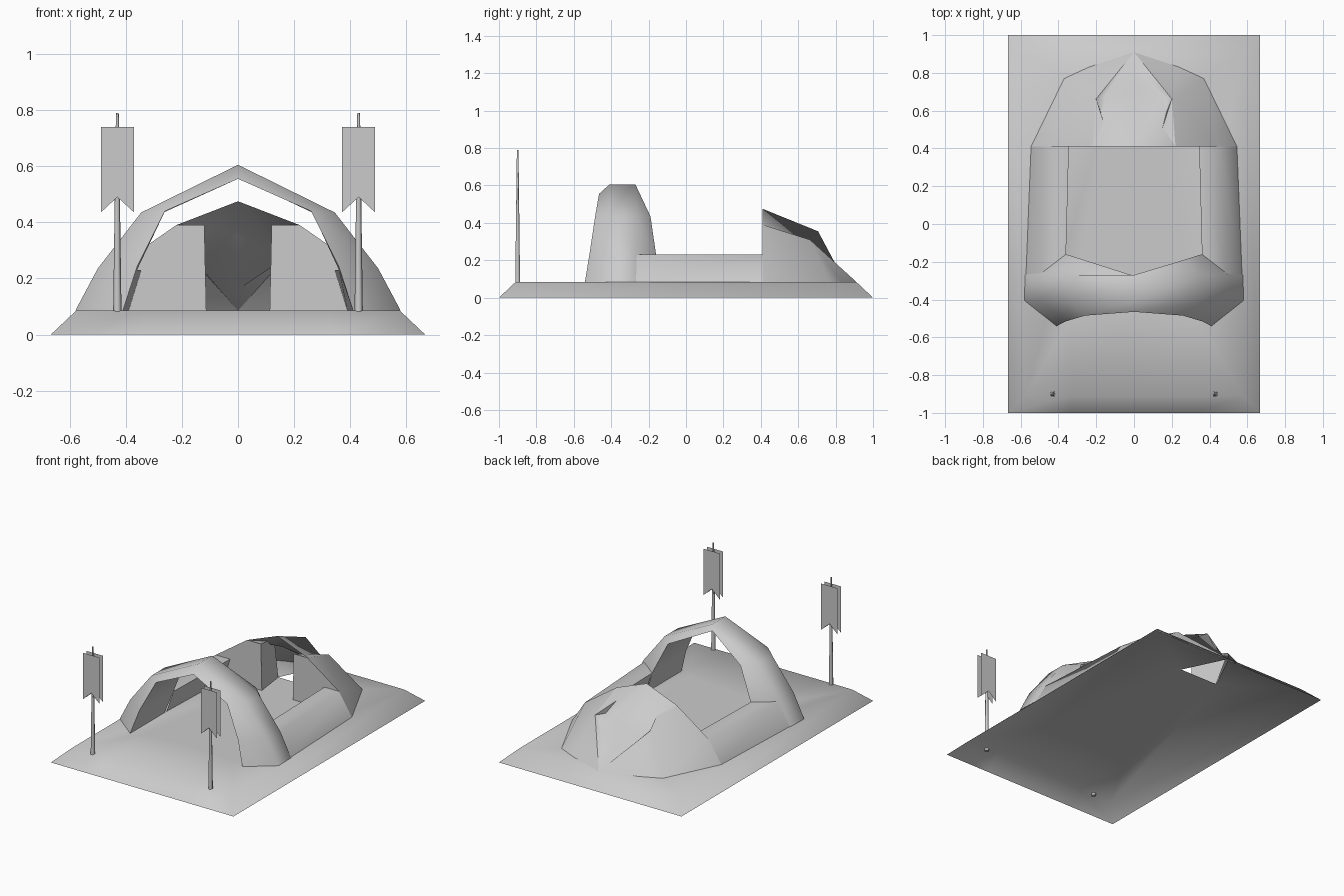
import bpy, bmesh
from math import radians


def build(name, verts, faces, angle=50):
    """Make the right half from verts and faces, mirror it over x = 0 and weld."""
    bm = bmesh.new()
    for s in (1, -1):
        vs = [bm.verts.new((s * x, y, z)) for x, y, z in verts]
        for f in faces:
            bm.faces.new([vs[i] for i in (f if s > 0 else f[::-1])])
    bmesh.ops.remove_doubles(bm, verts=bm.verts, dist=0.0005)
    bmesh.ops.recalc_face_normals(bm, faces=bm.faces)
    me = bpy.data.meshes.new(name)
    bm.to_mesh(me)
    bm.free()
    ob = bpy.data.objects.new(name, me)
    bpy.context.collection.objects.link(ob)
    bpy.ops.object.select_all(action='DESELECT')
    bpy.context.view_layer.objects.active = ob
    ob.select_set(True)
    bpy.ops.object.shade_smooth_by_angle(angle=radians(angle))
    return ob


def loft(rings, closed=True):
    """Verts and quad faces joining equal-length rings."""
    n = len(rings[0])
    faces = []
    for r in range(len(rings) - 1):
        for i in range(n if closed else n - 1):
            j = (i + 1) % n
            faces.append((r * n + i, r * n + j, (r + 1) * n + j, (r + 1) * n + i))
    return [p for ring in rings for p in ring], faces


G = 0.085  # ground level on top of the base

# Base: open-bottomed slab with sloped rim and a small hole under the rear hood
base = [(0.333, -0.91, G), (0.577, -0.91, G), (0.577, 0.91, G), (0, 0.91, G),
        (0.14, 0.62, G), (0, 0.62, G), (0, -0.47, G), (0.333, -0.5, G),
        (0.333, -1, 0), (0.667, -1, 0), (0.667, 1, 0), (0, 1, 0)]
build("base", base, [(0, 1, 2, 3, 4, 5, 6, 7), (8, 9, 1, 0),
                     (9, 10, 2, 1), (10, 11, 3, 2)], 89)

# Entrance path, flush with the base
build("entrance_path", [(0, -1, 0), (0.333, -1, 0), (0.333, -0.91, G), (0, -0.91, G),
                        (0.333, -0.5, G), (0, -0.47, G)],
      [(0, 1, 2, 3), (3, 2, 4, 5)], 89)

# Arch: four-point section (back outer, front outer, front inner, back inner)
arch = [
    [(0.577, -0.27, G), (0.58, -0.405, G), (0.41, -0.54, G), (0.41, -0.18, G)],
    [(0.5, -0.27, 0.235), (0.5, -0.41, 0.235), (0.36, -0.515, 0.24), (0.36, -0.16, 0.23)],
    [(0.345, -0.27, 0.435), (0.345, -0.41, 0.435), (0.26, -0.485, 0.44), (0.265, -0.19, 0.435)],
    [(0, -0.27, 0.605), (0, -0.41, 0.605), (0, -0.465, 0.555), (0, -0.275, 0.56)],
]
build("arch", *loft(arch), 65)

# Low side walls: outer foot, outer top, inner top, inner foot
walls = [[(0.572, -0.27, G), (0.49, -0.27, 0.23), (0.36, -0.16, 0.23), (0.41, -0.16, G)],
         [(0.545, 0.41, G), (0.45, 0.41, 0.23), (0.345, 0.41, 0.23), (0.39, 0.41, G)]]
build("side_walls", *loft(walls, closed=False), 80)

# Rear dome shell and its front face beside the doorway
dome = [(0.545, 0.41, G), (0.45, 0.41, 0.23), (0.22, 0.41, 0.39), (0.2, 0.663, 0.31),
        (0.37, 0.77, G), (0, 0.91, G), (0.12, 0.41, 0.39), (0.113, 0.41, G), (0.24, 0.83, G)]
build("rear_dome", dome, [(0, 4, 1), (1, 4, 3), (1, 3, 2), (4, 8, 3), (8, 5, 3),
                          (0, 1, 2, 6, 7)])

# Passage walls behind the doorway
passage = [(0.22, 0.41, 0.39), (0.2, 0.663, 0.31), (0.12, 0.41, 0.39),
           (0.113, 0.41, G), (0.14, 0.62, G)]
build("passage_walls", passage, [(0, 1, 2), (2, 1, 4, 3)], 80)

# Rear hood: ridged canopy set in a sunken rim that follows the dome opening
hood = [(0, 0.41, 0.475), (0.22, 0.41, 0.39), (0.15, 0.68, 0.26),
        (0, 0.706, 0.355), (0, 0.81, 0.16), (0.2, 0.663, 0.31), (0, 0.91, G)]
build("rear_hood", hood, [(0, 1, 2, 3), (3, 2, 4), (1, 5, 2), (5, 6, 4, 2)], 60)

# Flag poles
ring = [(1, 0), (0.5, 0.87), (-0.5, 0.87), (-1, 0), (-0.5, -0.87), (0.5, -0.87)]
poles = [[(0.43 + r * a, -0.9 + r * b, z) for a, b in ring]
         for r, z in ((0.015, 0.07), (0.005, 0.79))]
pv, pf = loft(poles)
build("flag_poles", pv, pf + [tuple(range(6)), tuple(range(6, 12))], 65)

# Swallow-tailed banners, one in front of and one behind each pole
for name, y in (("front_banners", -0.917), ("back_banners", -0.883)):
    flag = [(0.37, 0.74), (0.489, 0.74), (0.489, 0.435), (0.43, 0.49), (0.37, 0.435)]
    build(name, [(x, y, z) for x, z in flag], [(0, 1, 2, 3, 4)])
